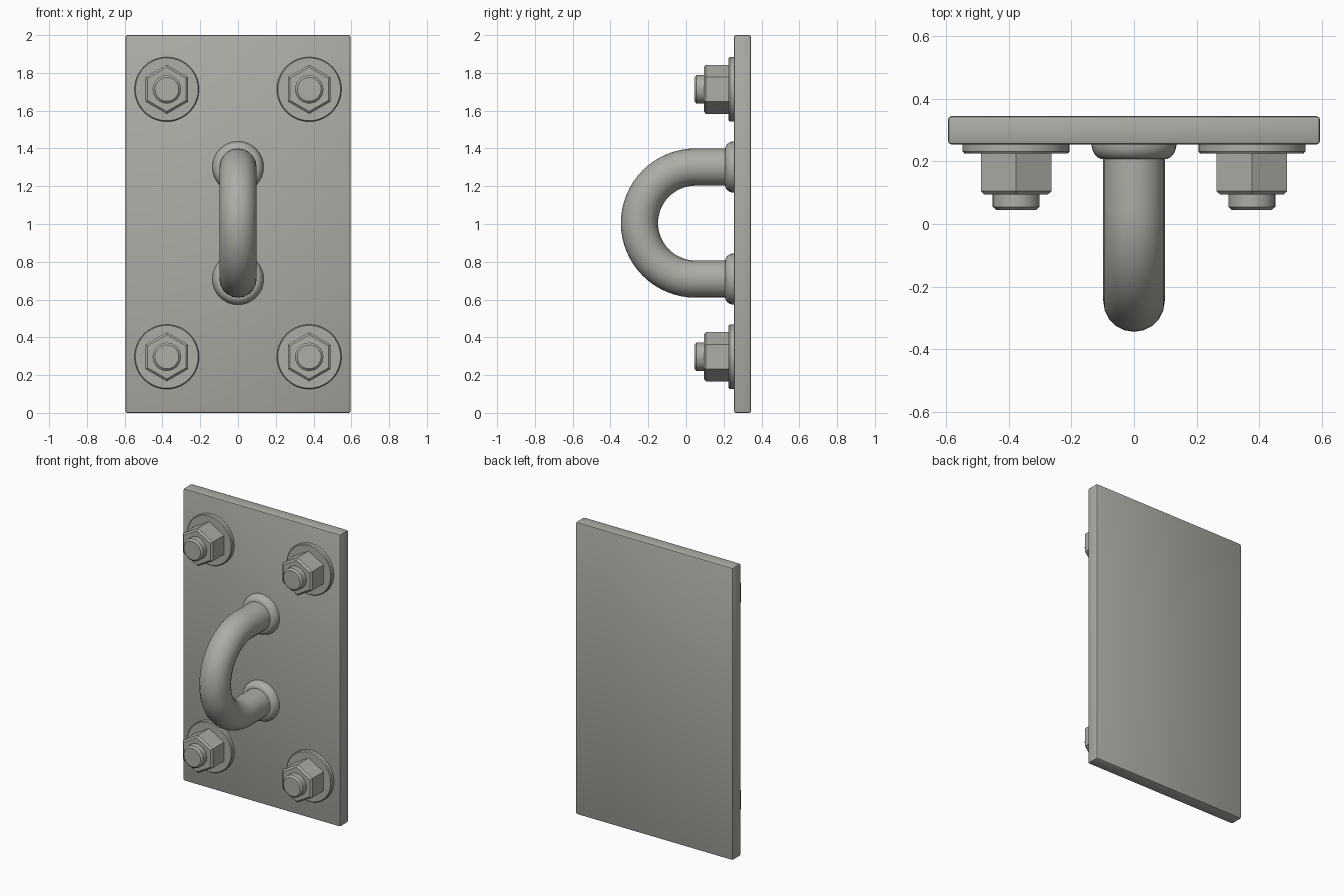
import bpy, bmesh, math
from mathutils import Vector

if "Cube" in bpy.data.objects:
    bpy.data.objects.remove(bpy.data.objects["Cube"])

steel = bpy.data.materials.new("warm_grey_steel")
steel.diffuse_color = (0.42, 0.42, 0.385, 1)
steel.use_nodes = True
steel.node_tree.nodes["Principled BSDF"].inputs["Base Color"].default_value = steel.diffuse_color

PLATE_FRONT = 0.255


def make_object(name, bm, smooth=True):
    bmesh.ops.recalc_face_normals(bm, faces=bm.faces)
    mesh = bpy.data.meshes.new(name)
    bm.to_mesh(mesh)
    bm.free()
    mesh.materials.append(steel)
    ob = bpy.data.objects.new(name, mesh)
    bpy.context.collection.objects.link(ob)
    if smooth:
        bpy.ops.object.select_all(action='DESELECT')
        ob.select_set(True)
        bpy.context.view_layer.objects.active = ob
        bpy.ops.object.shade_smooth_by_angle(angle=math.radians(32))
    return ob


def skin_rings(name, rings, smooth=True):
    """Bridge consecutive rings of points and cap both ends."""
    bm = bmesh.new()
    loops = [[bm.verts.new(p) for p in ring] for ring in rings]
    n = len(loops[0])
    for a, b in zip(loops, loops[1:]):
        for i in range(n):
            j = (i + 1) % n
            bm.faces.new((a[i], a[j], b[j], b[i]))
    bm.faces.new(loops[0])
    bm.faces.new(loops[-1])
    return make_object(name, bm, smooth)


def turned(name, x, z, profile, sides, smooth=True):
    """Turn a (radius, y) profile about an axis along y; a corner points up."""
    rings = [[(x + r * math.sin(math.tau * i / sides), y,
               z + r * math.cos(math.tau * i / sides)) for i in range(sides)]
             for r, y in profile]
    return skin_rings(name, rings, smooth)


# Back plate with slightly eased edges
bm = bmesh.new()
bmesh.ops.create_cube(bm, size=1)
for v in bm.verts:
    v.co = Vector((v.co.x * 1.19, 0.30 + v.co.y * 0.09, 1.0 + v.co.z * 2.0))
bmesh.ops.bevel(bm, geom=bm.edges[:], offset=0.01, segments=2, profile=0.5, affect='EDGES')
make_object("back_plate", bm)

# Four bolts: washer, hex nut and stud end
for side, x in (("left", -0.377), ("right", 0.377)):
    for level, z in (("lower", 0.297), ("upper", 1.713)):
        tag = f"{level}_{side}"
        turned("washer_" + tag, x, z,
               [(0.171, 0.26), (0.171, 0.232), (0.166, 0.226)], 40)
        turned("nut_" + tag, x, z,
               [(0.13, 0.23), (0.13, 0.105), (0.117, 0.094)], 6, False)
        turned("stud_" + tag, x, z,
               [(0.075, 0.10), (0.075, 0.055), (0.063, 0.044)], 32)

# U-shaped bar: straight leg, half circle, straight leg
R, TUBE, CY, CZ = 0.2965, 0.0985, 0.05, 1.005
path = [(0.27, CZ + R, 0.0)]
path += [(CY - R * math.sin(a), CZ + R * math.cos(a), a)
         for a in (math.pi * k / 32 for k in range(33))]
path.append((0.27, CZ - R, math.pi))
SIDES = 20
rings = []
for y, z, a in path:
    ring = []
    for i in range(SIDES):
        t = math.tau * i / SIDES
        out = TUBE * math.cos(t)
        ring.append((TUBE * math.sin(t), y - out * math.sin(a), z + out * math.cos(a)))
    rings.append(ring)
skin_rings("u_bar", rings)

# Rounded weld collars where the bar meets the plate
for tag, z in (("lower", CZ - R), ("upper", CZ + R)):
    quarter = [(0.096 + 0.04 * math.cos(a), PLATE_FRONT - 0.048 * math.sin(a))
               for a in (math.pi / 2 * k / 6 for k in range(7))]
    turned("weld_collar_" + tag, 0, z, [(0.136, 0.26)] + quarter, 32)
